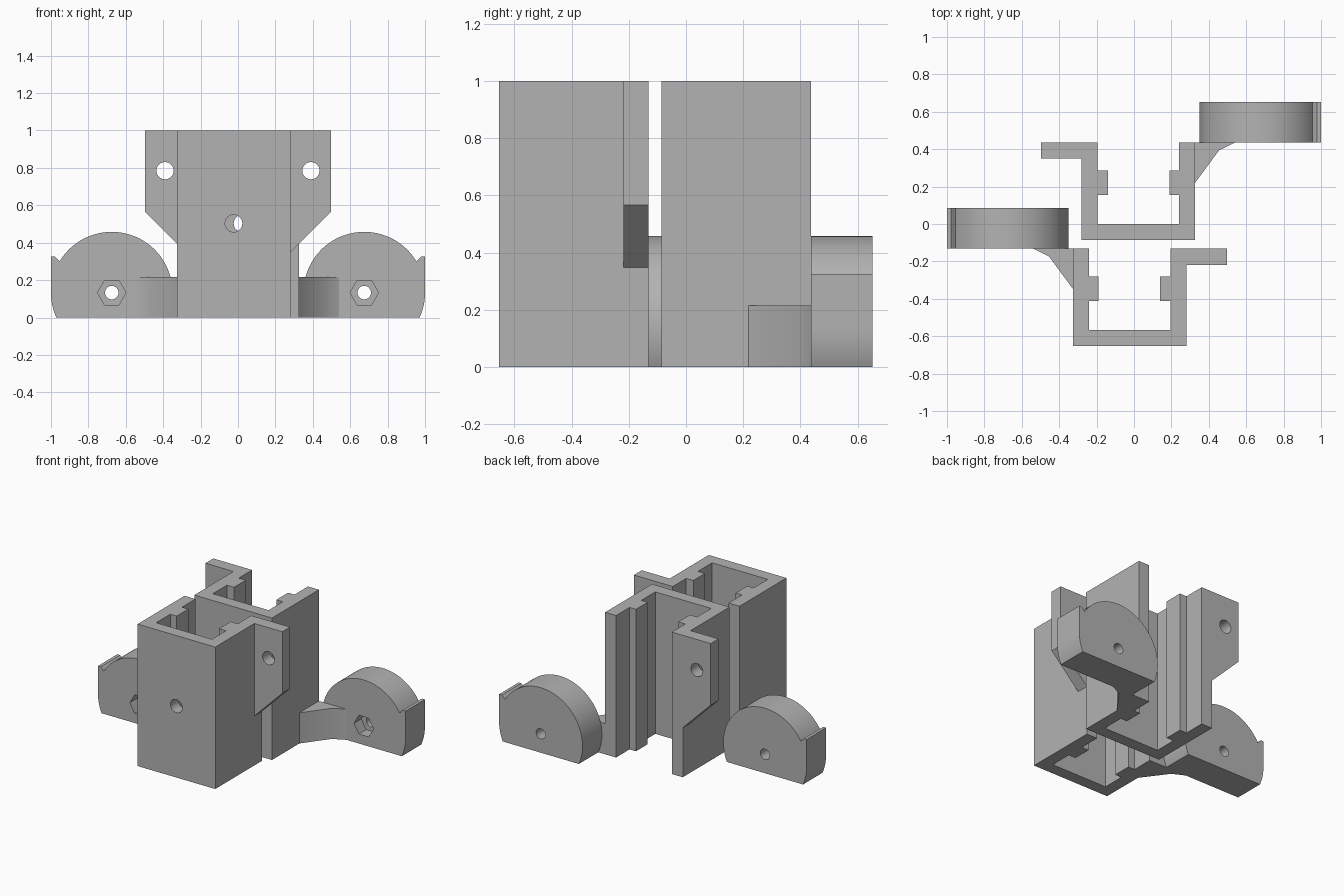
import bpy, bmesh, math
from mathutils import Vector

if "Cube" in bpy.data.objects:
    bpy.data.objects.remove(bpy.data.objects["Cube"])

COLOUR = (0.45, 0.45, 0.45, 1)
grey = bpy.data.materials.new("plain grey")
grey.use_nodes = True
grey.diffuse_color = COLOUR
grey.node_tree.nodes["Principled BSDF"].inputs["Base Color"].default_value = COLOUR


def prism(name, outline, low, high, upright=False):
    """Extrude an outline along z, or an x-z outline along y when upright."""
    bm = bmesh.new()
    place = (lambda a, b: (a, low, b)) if upright else (lambda a, b: (a, b, low))
    face = bm.faces.new([bm.verts.new(place(a, b)) for a, b in outline])
    step = Vector((0, high - low, 0) if upright else (0, 0, high - low))
    top = bmesh.ops.extrude_face_region(bm, geom=[face])["geom"]
    bmesh.ops.translate(bm, vec=step, verts=[v for v in top if isinstance(v, bmesh.types.BMVert)])
    bmesh.ops.recalc_face_normals(bm, faces=bm.faces)
    mesh = bpy.data.meshes.new(name)
    bm.to_mesh(mesh)
    bm.free()
    mesh.materials.append(grey)
    obj = bpy.data.objects.new(name, mesh)
    bpy.context.collection.objects.link(obj)
    return obj


def arc(cx, cz, r, start, end, n):
    angles = [math.radians(start + (end - start) * i / n) for i in range(n + 1)]
    return [(cx + r * math.cos(t), cz + r * math.sin(t)) for t in angles]


def bore(obj, cx, cz, r, low, high, sides=48):
    """Cut a hole that runs along y."""
    cutter = prism("cutter", arc(cx, cz, r, 0, 360, sides)[:-1], low, high, True)
    mod = obj.modifiers.new("hole", "BOOLEAN")
    mod.operation, mod.solver, mod.object = "DIFFERENCE", "EXACT", cutter
    select(obj)
    bpy.ops.object.modifier_apply(modifier=mod.name)
    bpy.data.objects.remove(cutter)


def select(obj):
    bpy.ops.object.select_all(action="DESELECT")
    obj.select_set(True)
    bpy.context.view_layer.objects.active = obj


def bracket(label, side, shift):
    """One channel with wing, strut and round foot; side flips it in x."""
    flip = lambda pts: [(side * x, y) for x, y in pts]
    front, end, back = -0.653 + shift, -0.131 + shift, 0.085 + shift

    # Channel with inner rails, open at the back
    channel = prism(label + "_channel", flip([
        (-0.325, front), (0.28, front), (0.28, end), (0.195, end),
        (0.195, end - 0.15), (0.14, end - 0.15), (0.14, end - 0.28), (0.195, end - 0.28),
        (0.195, front + 0.085), (-0.24, front + 0.085),
        (-0.24, end - 0.28), (-0.19, end - 0.28), (-0.19, end - 0.15), (-0.24, end - 0.15),
        (-0.24, end), (-0.325, end)]), 0, 1)
    bore(channel, side * -0.023, 0.503, 0.046, front - 0.1, front + 0.15)

    # Wing with sloping underside
    wing = prism(label + "_wing", flip([
        (0.28, 0.348), (0.498, 0.566), (0.498, 1), (0.28, 1)]), end - 0.087, end, True)
    bore(wing, side * 0.39, 0.785, 0.046, end - 0.2, end + 0.1)

    # Strut joining the channel to the foot
    strut = prism(label + "_strut", flip([
        (-0.325, end - 0.218), (-0.455, end - 0.042), (-0.54, end), (-0.325, end)]), 0, 0.216)

    # Round foot with flat base, raised lip, bolt hole and nut pocket
    cx, cz, r = -0.675, 0.133, 0.325
    base = math.degrees(math.asin(cz / r))
    outline = arc(cx, cz, r, -base, 149, 56)
    outline += [(-0.978, 0.325), (-1, 0.325)]
    outline += arc(cx, cz, r, 180, 180 + base, 8)
    foot = prism(label + "_foot", flip(outline), end, back, True)
    bore(foot, side * cx, cz, 0.036, end - 0.1, back + 0.1)
    bore(foot, side * cx, cz, 0.076, end - 0.1, end + 0.08, 6)

    for obj in (channel, wing, strut, foot):
        select(obj)
        bpy.ops.object.shade_smooth_by_angle(angle=math.radians(30))


bracket("front", 1, 0)
bracket("rear", -1, 0.567)
